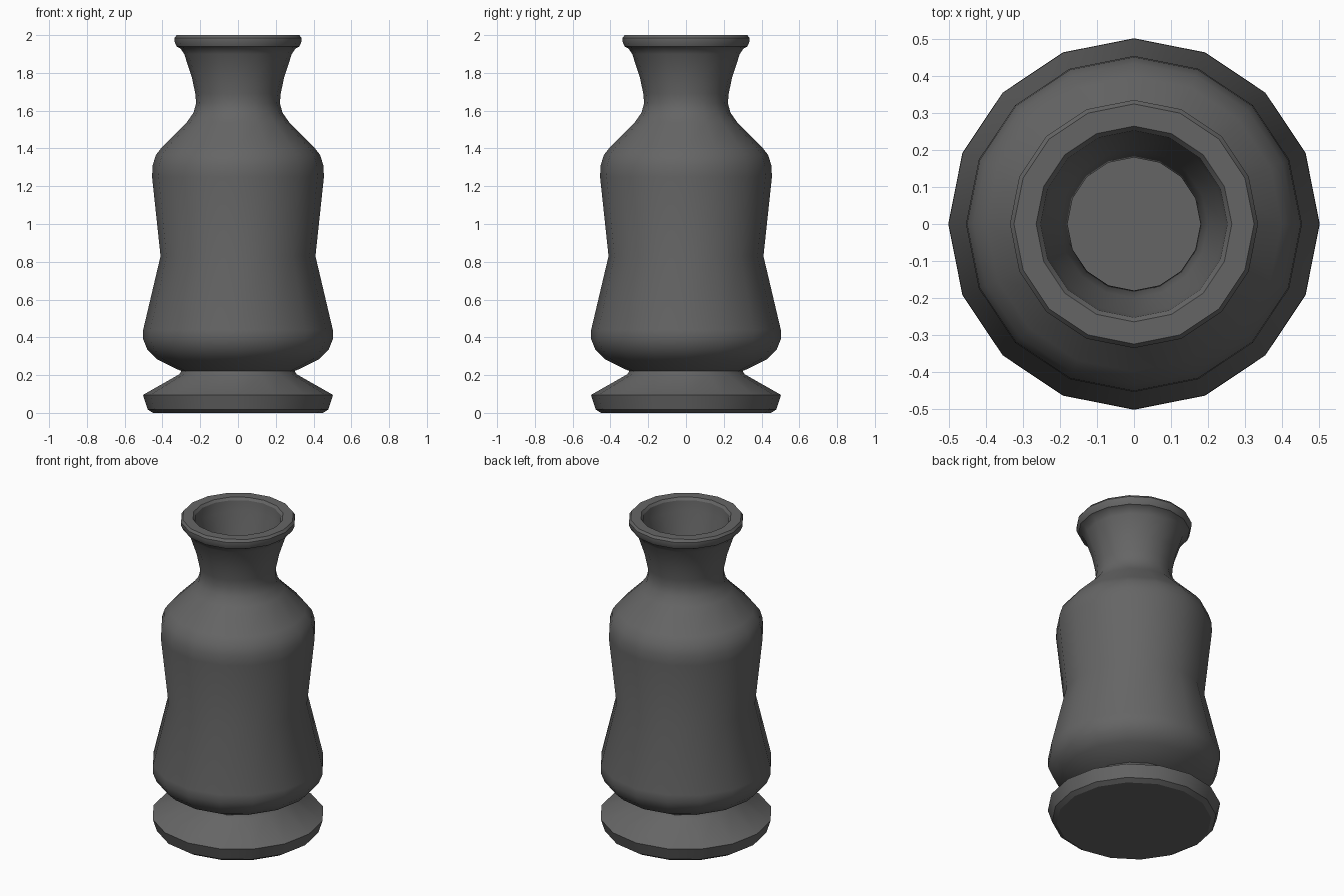
import bpy
import bmesh
from math import cos, sin, tau, radians

cube = bpy.data.objects.get("Cube")
if cube:
    bpy.data.objects.remove(cube, do_unlink=True)

SIDES = 16

# One flat colour
grey = bpy.data.materials.new("dark grey clay")
grey.use_nodes = True
colour = (0.13, 0.13, 0.13, 1)
grey.diffuse_color = colour
bsdf = next(n for n in grey.node_tree.nodes if n.type == 'BSDF_PRINCIPLED')
bsdf.inputs["Base Color"].default_value = colour
bsdf.inputs["Roughness"].default_value = 0.8

# Foot, body, neck and rim as (radius, height), from the base up
outer = [(0.45, 0.0), (0.478, 0.018), (0.503, 0.095), (0.31, 0.205), (0.30, 0.222),
         (0.32, 0.23), (0.43, 0.285), (0.48, 0.335), (0.502, 0.39), (0.502, 0.44),
         (0.41, 0.83), (0.455, 1.25), (0.452, 1.31), (0.435, 1.365), (0.40, 1.41),
         (0.27, 1.54), (0.235, 1.59), (0.222, 1.64), (0.226, 1.69), (0.245, 1.78),
         (0.285, 1.90), (0.305, 1.93), (0.325, 1.94), (0.336, 1.965), (0.336, 1.985),
         (0.325, 2.0)]

# Hollow inside, from the rim down to the floor
inner = [(0.265, 2.0), (0.253, 1.985), (0.245, 1.92), (0.20, 1.77), (0.18, 1.66),
         (0.20, 1.59), (0.37, 1.38), (0.41, 1.25), (0.37, 0.83), (0.455, 0.44),
         (0.42, 0.33), (0.27, 0.24)]


def lathe(name, profile):
    """Spin a profile around z and close both ends."""
    bm = bmesh.new()
    rings = [[bm.verts.new((r * cos(tau * i / SIDES), r * sin(tau * i / SIDES), z))
              for i in range(SIDES)] for r, z in profile]
    for low, high in zip(rings, rings[1:]):
        for i in range(SIDES):
            j = (i + 1) % SIDES
            bm.faces.new((low[i], low[j], high[j], high[i]))
    bm.faces.new(rings[0][::-1])
    bm.faces.new(rings[-1])
    bmesh.ops.recalc_face_normals(bm, faces=bm.faces)
    mesh = bpy.data.meshes.new(name)
    bm.to_mesh(mesh)
    bm.free()
    mesh.materials.append(grey)
    obj = bpy.data.objects.new(name, mesh)
    bpy.context.collection.objects.link(obj)
    return obj


vase = lathe("vase", outer + inner)
bpy.ops.object.select_all(action='DESELECT')
vase.select_set(True)
bpy.context.view_layer.objects.active = vase
bpy.ops.object.shade_smooth_by_angle(angle=radians(30))
